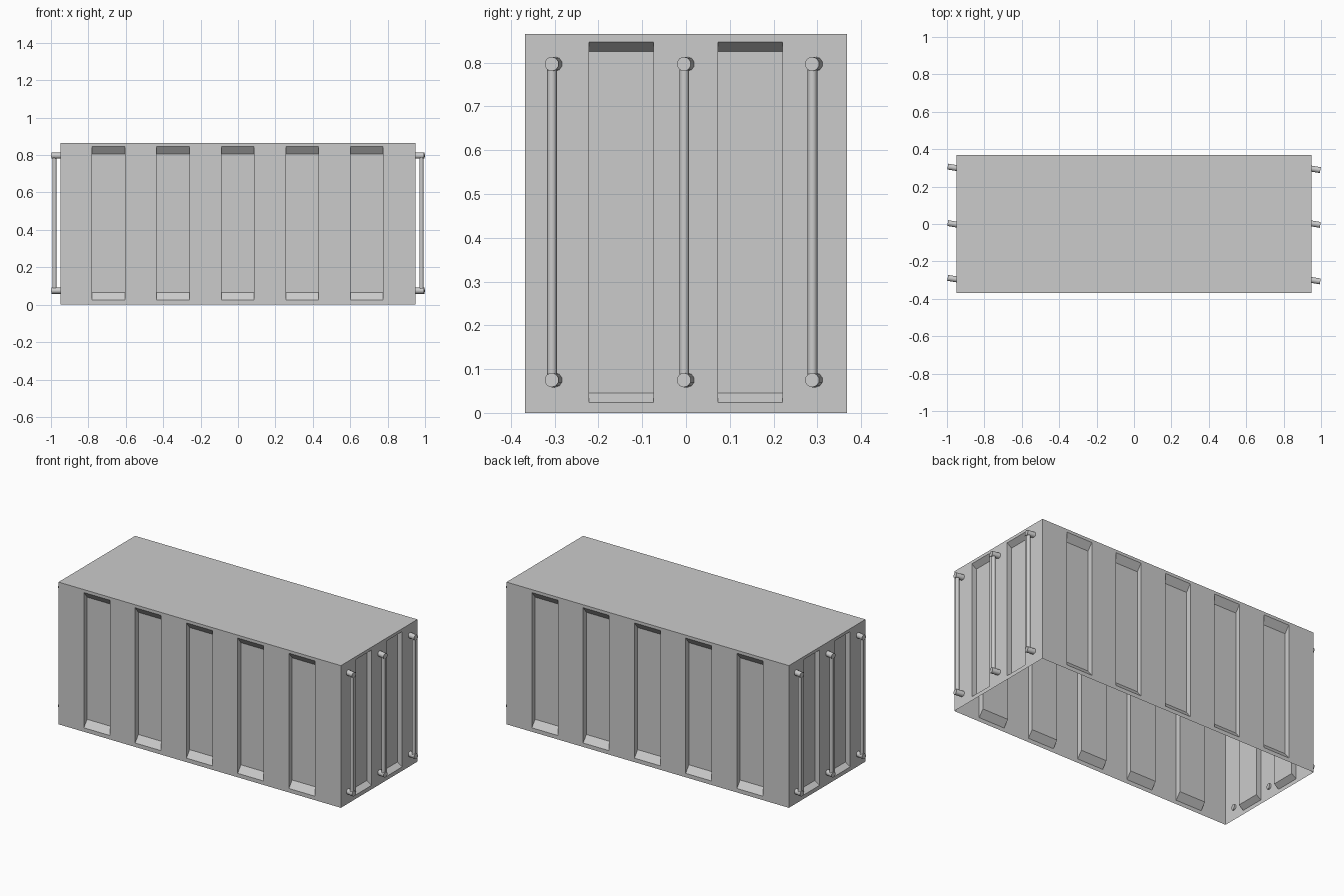
import bpy, bmesh
from math import radians
from mathutils import Vector, Matrix

if "Cube" in bpy.data.objects:
    bpy.data.objects.remove(bpy.data.objects["Cube"])

HX, HY, H = 0.95, 0.368, 0.865      # half length, half width, height
Z0, Z1 = 0.024, 0.847               # recess bottom and top
DEPTH = 0.031


def finish(bm, name):
    bmesh.ops.remove_doubles(bm, verts=bm.verts, dist=1e-5)
    mesh = bpy.data.meshes.new(name)
    bm.to_mesh(mesh)
    bm.free()
    obj = bpy.data.objects.new(name, mesh)
    bpy.context.collection.objects.link(obj)
    return obj


def add_wall(bm, angle, half, dist, centres, width, slope):
    """Flat wall with vertical pockets that slope in at top and bottom."""
    rot = Matrix.Rotation(radians(angle), 3, 'Z')

    def quad(*pts):
        bm.faces.new([bm.verts.new(rot @ Vector((u, d - dist, v))) for u, v, d in pts])

    def flat(u0, u1, v0, v1, d=0):
        quad((u0, v0, d), (u1, v0, d), (u1, v1, d), (u0, v1, d))

    left = -half
    a, b, D = Z0 + slope, Z1 - slope, DEPTH
    for c in centres:
        l, r = c - width / 2, c + width / 2
        for v0, v1 in ((0, Z0), (Z0, Z1), (Z1, H)):
            flat(left, l, v0, v1)
        flat(l, r, 0, Z0)
        flat(l, r, Z1, H)
        flat(l, r, a, b, D)
        quad((l, Z0, 0), (r, Z0, 0), (r, a, D), (l, a, D))
        quad((l, b, D), (r, b, D), (r, Z1, 0), (l, Z1, 0))
        quad((l, Z0, 0), (l, a, D), (l, b, D), (l, Z1, 0))
        quad((r, Z0, 0), (r, Z1, 0), (r, b, D), (r, a, D))
        left = r
    for v0, v1 in ((0, Z0), (Z0, Z1), (Z1, H)):
        flat(left, half, v0, v1)


# Container shell: four ribbed walls and a roof, open underneath
bm = bmesh.new()
side = [i * 0.345 - 0.002 for i in range(-2, 3)]
for angle in (0, 180):
    add_wall(bm, angle, HX, HY, side, 0.175, 0.04)
for angle in (90, 270):
    add_wall(bm, angle, HY, HX, (-0.148, 0.147), 0.147, 0.022)
bm.faces.new([bm.verts.new((x, y, H)) for x, y in
              ((-HX, -HY), (HX, -HY), (HX, HY), (-HX, HY))])
finish(bm, "container_shell")


def add_rod(bm, p, q, radius, sides=10):
    p, q = Vector(p), Vector(q)
    turn = (q - p).to_track_quat('Z', 'Y').to_matrix().to_4x4()
    bmesh.ops.create_cone(bm, cap_ends=True, segments=sides, radius1=radius,
                          radius2=radius, depth=(q - p).length,
                          matrix=Matrix.Translation((p + q) / 2) @ turn)


# Door bars on both ends, each held by two slightly angled pegs
for end, angle in (("right", 0), ("left", 180)):
    for i, y in enumerate((-0.306, -0.004, 0.289)):
        bm = bmesh.new()
        add_rod(bm, (0.981, y, 0.075), (0.981, y, 0.797), 0.011)
        for z in (0.075, 0.797):
            add_rod(bm, (0.942, y + 0.008, z), (0.996, y - 0.001, z), 0.0165)
        bm.transform(Matrix.Rotation(radians(angle), 4, 'Z'))
        obj = finish(bm, f"{end}_door_bar_{i + 1}")
        bpy.context.view_layer.objects.active = obj
        obj.select_set(True)
        bpy.ops.object.shade_smooth_by_angle(angle=radians(50))
        obj.select_set(False)
